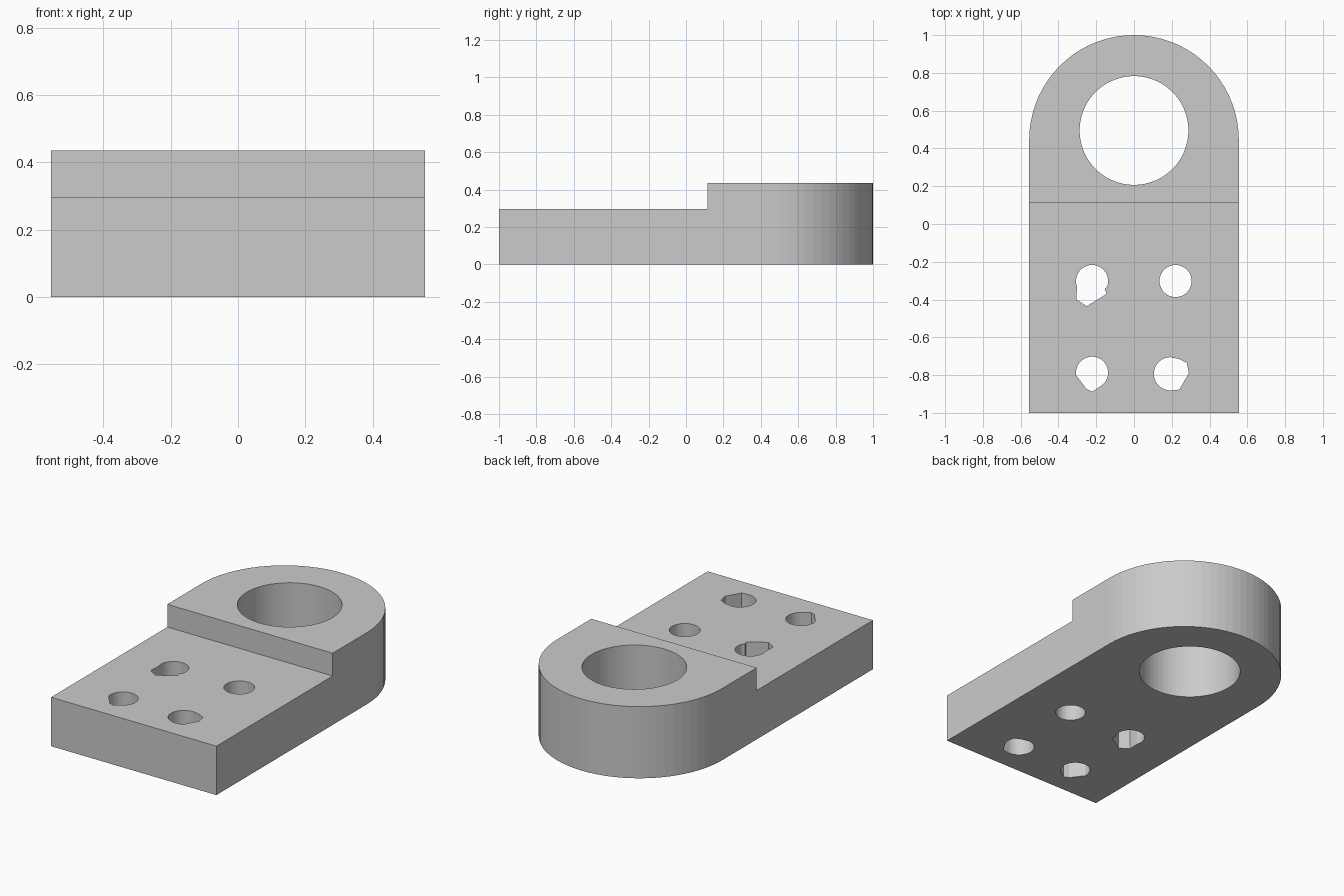
import bpy, bmesh
from math import sin, cos, radians

cube = bpy.data.objects.get("Cube")
if cube:
    bpy.data.objects.remove(cube, do_unlink=True)

HALF, BASE_TOP, LUG_TOP, STEP_Y = 0.555, 0.297, 0.435, 0.115

grey = bpy.data.materials.new("plain grey")
grey.use_nodes = True
grey.diffuse_color = (0.6, 0.6, 0.6, 1)
grey.node_tree.nodes["Principled BSDF"].inputs["Base Color"].default_value = (0.6, 0.6, 0.6, 1)


def arc(cx, cy, r, start, end, steps):
    """Points along an arc, angles in degrees, both ends included."""
    angles = [radians(start + (end - start) * i / steps) for i in range(steps + 1)]
    return [(cx + r * cos(a), cy + r * sin(a)) for a in angles]


def prism(name, outline, z0, z1):
    """Extrude a counter-clockwise outline from z0 to z1."""
    bm = bmesh.new()
    face = bm.faces.new([bm.verts.new((x, y, z0)) for x, y in outline])
    ext = bmesh.ops.extrude_face_region(bm, geom=[face])
    top = [v for v in ext["geom"] if isinstance(v, bmesh.types.BMVert)]
    bmesh.ops.translate(bm, verts=top, vec=(0, 0, z1 - z0))
    bmesh.ops.recalc_face_normals(bm, faces=bm.faces)
    mesh = bpy.data.meshes.new(name)
    bm.to_mesh(mesh)
    bm.free()
    mesh.materials.append(grey)
    obj = bpy.data.objects.new(name, mesh)
    bpy.context.collection.objects.link(obj)
    return obj


# Plate with a rounded back end
outline = [(-HALF, -1), (HALF, -1)] + arc(0, 1 - HALF, HALF, 0, 180, 36)
bracket = prism("bracket", outline, 0, LUG_TOP)

# Lowered front half
step = [(-1, -2), (1, -2), (1, STEP_Y), (-1, STEP_Y)]
cutters = [prism("step_cutter", step, BASE_TOP, 1)]

# Large bore, one clean bolt hole and three worn ones
holes = {
    "bore_cutter": arc(0, 0.495, 0.288, 0, 355, 71),
    "back_left_hole_cutter": arc(0.22, -0.302, 0.085, 0, 350, 35),
    "back_right_hole_cutter": arc(-0.222, -0.302, 0.085, -20, 200, 22)
    + [(-0.305, -0.4), (-0.25, -0.435), (-0.145, -0.37), (-0.155, -0.345)],
    "front_right_hole_cutter": arc(-0.222, -0.787, 0.085, -50, 190, 24)
    + [(-0.25, -0.875), (-0.22, -0.887), (-0.195, -0.87)],
    "front_left_hole_cutter": arc(0.193, -0.793, 0.088, 90, 270, 18)
    + [(0.24, -0.877), (0.29, -0.79), (0.28, -0.735), (0.24, -0.715)],
}
cutters += [prism(name, points, -0.5, 1) for name, points in holes.items()]

# Cut, bake the result, then drop the cutters
for cutter in cutters:
    mod = bracket.modifiers.new(cutter.name, "BOOLEAN")
    mod.operation = "DIFFERENCE"
    mod.solver = "EXACT"
    mod.object = cutter
bpy.context.view_layer.update()
baked = bpy.data.meshes.new_from_object(
    bracket.evaluated_get(bpy.context.evaluated_depsgraph_get()))
bracket.modifiers.clear()
bracket.data = baked
baked.name = "bracket"
baked.materials.clear()
baked.materials.append(grey)
for cutter in cutters:
    bpy.data.objects.remove(cutter, do_unlink=True)
